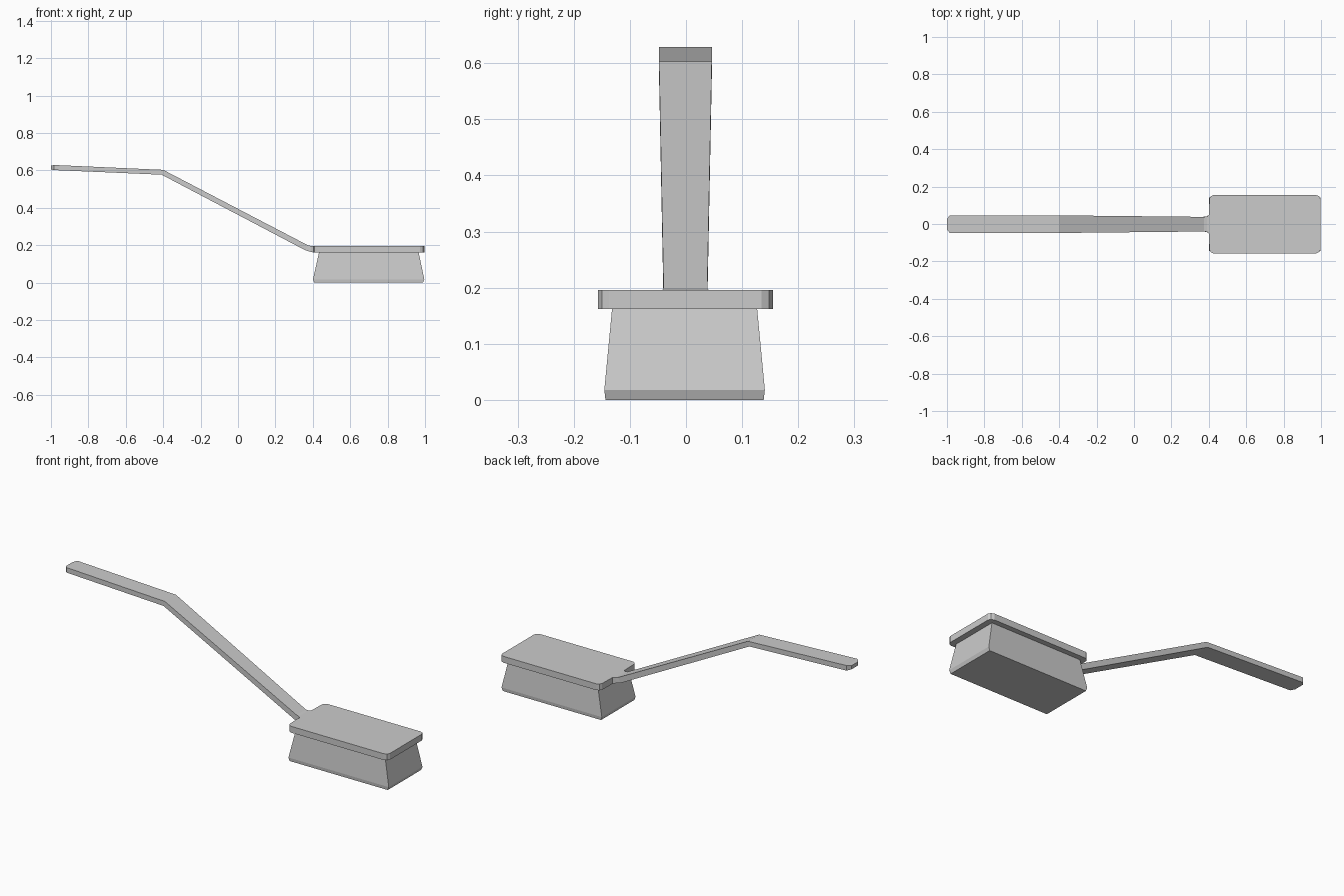
import bpy, bmesh


def loft(name, rings):
    """Join equal-sized rings of points into a closed, flat-shaded solid."""
    bm = bmesh.new()
    loops = [[bm.verts.new(p) for p in ring] for ring in rings]
    n = len(loops[0])
    for a, b in zip(loops, loops[1:]):
        for i in range(n):
            j = (i + 1) % n
            bm.faces.new((a[i], a[j], b[j], b[i]))
    bm.faces.new(loops[0][::-1])
    bm.faces.new(loops[-1])
    bmesh.ops.recalc_face_normals(bm, faces=bm.faces)
    mesh = bpy.data.meshes.new(name)
    bm.to_mesh(mesh)
    bm.free()
    obj = bpy.data.objects.new(name, mesh)
    bpy.context.collection.objects.link(obj)
    return obj


# Handle and backing plate: x on top, x on bottom, half width, top z, bottom z
stations = [
    (-1.0, -1.0, 0.028, 0.625, 0.605),
    (-0.985, -0.985, 0.047, 0.629, 0.602),
    (-0.40, -0.408, 0.047, 0.603, 0.577),
    (0.375, 0.362, 0.039, 0.199, 0.172),
    (0.39, 0.388, 0.041, 0.196, 0.165),
    (0.401, 0.401, 0.050, 0.196, 0.162),
    (0.403, 0.403, 0.136, 0.196, 0.162),
    (0.410, 0.410, 0.149, 0.196, 0.162),
    (0.424, 0.424, 0.156, 0.196, 0.162),
    (0.974, 0.974, 0.156, 0.196, 0.162),
    (0.990, 0.990, 0.149, 0.196, 0.162),
    (0.997, 0.997, 0.136, 0.196, 0.162),
]
cy = -0.001
loft("handle_and_plate", [
    [(xt, cy - w, zt), (xt, cy + w, zt), (xb, cy + w, zb), (xb, cy - w, zb)]
    for xt, xb, w, zt, zb in stations])

# Bristle block: flares downward, with a small bevel at the base
levels = [
    (0.0, 0.407, 0.989, 0.141),
    (0.018, 0.401, 0.996, 0.143),
    (0.165, 0.434, 0.965, 0.129),
]
cb = -0.0025
loft("bristle_block", [
    [(x0, cb - w, z), (x1, cb - w, z), (x1, cb + w, z), (x0, cb + w, z)]
    for z, x0, x1, w in levels])
